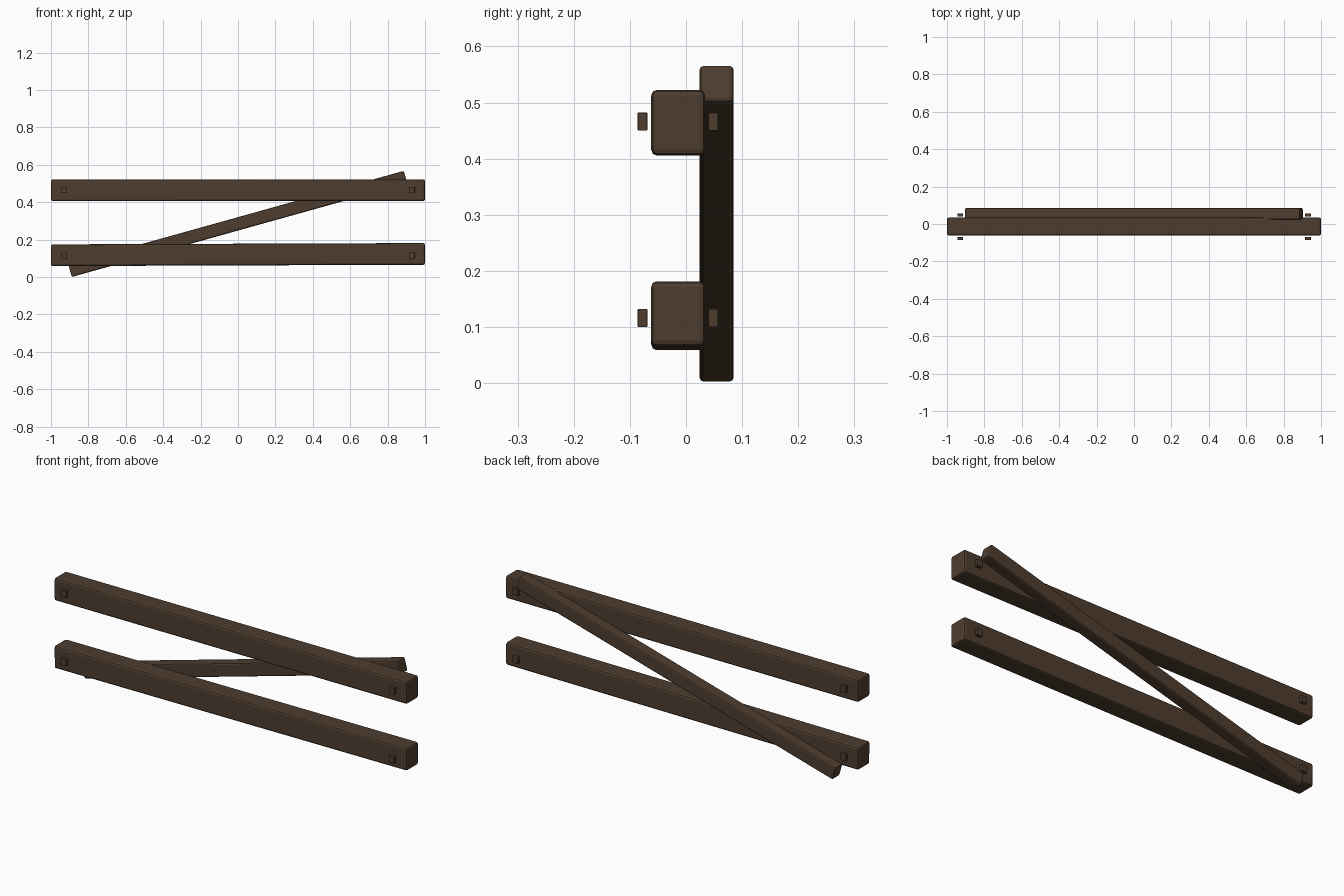
import bpy, math

if "Cube" in bpy.data.objects:
    bpy.data.objects.remove(bpy.data.objects["Cube"])

wood = bpy.data.materials.new("dark brown wood")
wood.diffuse_color = (0.075, 0.046, 0.028, 1)
wood.use_nodes = True
wood.node_tree.nodes["Principled BSDF"].inputs["Base Color"].default_value = wood.diffuse_color


def beam(name, center, size, tilt=0.0, bevel=0.0):
    """Squared timber, tilted in the xz plane, with softened edges."""
    bpy.ops.mesh.primitive_cube_add(size=1, location=center)
    ob = bpy.context.object
    ob.name = name
    ob.scale = size
    bpy.ops.object.transform_apply(location=False, rotation=False, scale=True)
    ob.rotation_euler.y = -math.radians(tilt)
    ob.data.materials.append(wood)
    if bevel:
        mod = ob.modifiers.new("soft edges", 'BEVEL')
        mod.width = bevel
        mod.segments = 2
    return ob


# Two horizontal rails, the lower one very slightly out of level
beam("upper_rail", (0, -0.014, 0.464), (2.0, 0.096, 0.116), 0.03, 0.01)
beam("lower_rail", (0, -0.014, 0.120), (2.0, 0.096, 0.116), 0.2, 0.01)

# Diagonal brace across the back
beam("diagonal_brace", (-0.001, 0.0545, 0.284), (1.862, 0.061, 0.069), 15.6, 0.008)

# Small square pegs at both ends, in front of and behind each rail
for level, z in (("upper", 0.466), ("lower", 0.116)):
    for side, x in (("left", -0.93), ("right", 0.93)):
        for face, y in (("front", -0.0775), ("back", 0.0485)):
            beam(f"{level}_{side}_{face}_peg", (x, y, z), (0.03, 0.017, 0.032), 0, 0.001)
